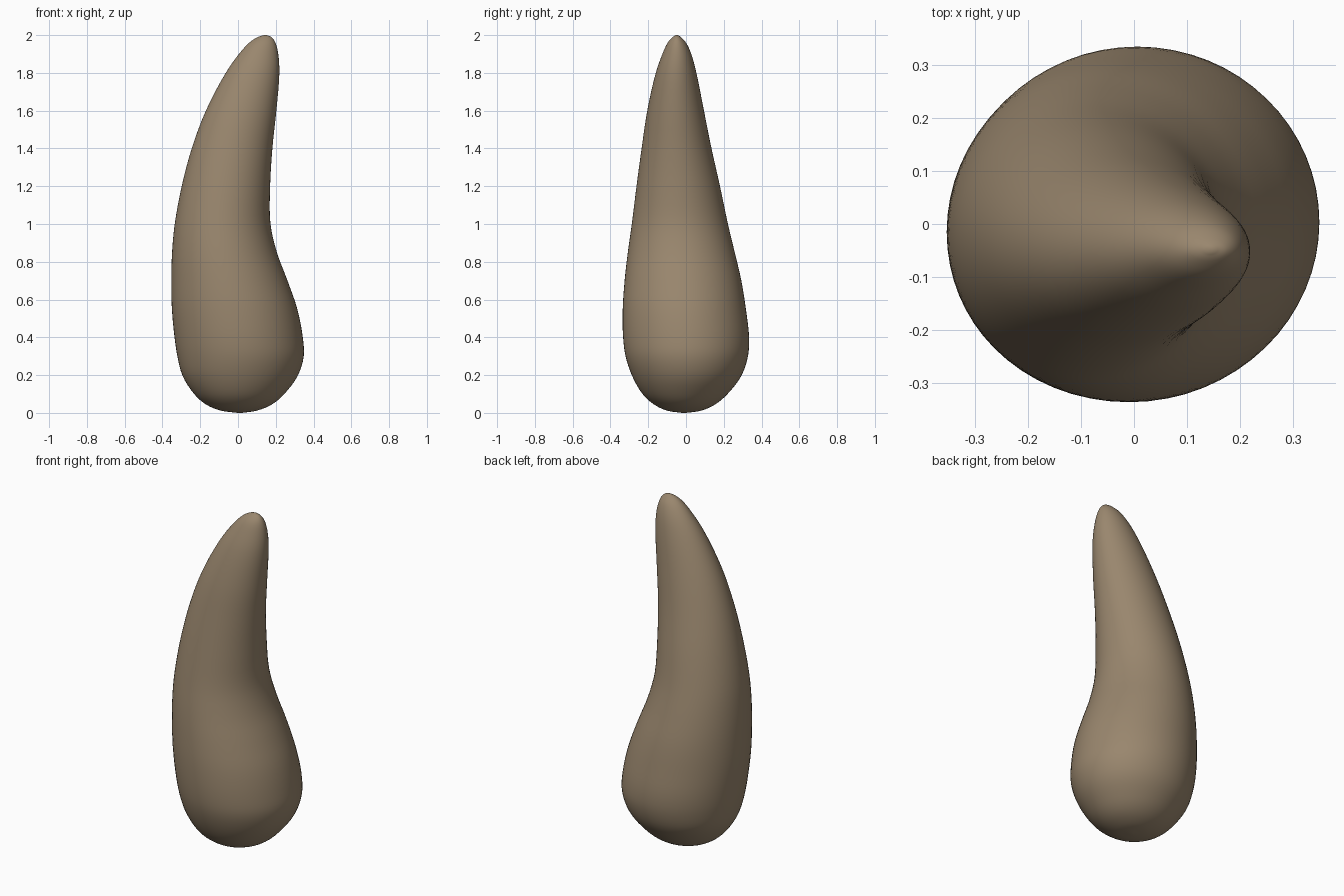
import bpy, bmesh, math

if "Cube" in bpy.data.objects:
    bpy.data.objects.remove(bpy.data.objects["Cube"])

# Horn sections: height, left x, right x, front y, back y
ROWS = [
    (0.000, 0.00, 0.02, -0.02, 0.00),
    (0.012, -0.09, 0.10, -0.10, 0.08),
    (0.045, -0.17, 0.18, -0.17, 0.155),
    (0.10, -0.232, 0.245, -0.23, 0.22),
    (0.20, -0.295, 0.318, -0.287, 0.295),
    (0.30, -0.321, 0.348, -0.32, 0.328),
    (0.40, -0.336, 0.343, -0.333, 0.334),
    (0.55, -0.350, 0.314, -0.335, 0.317),
    (0.70, -0.353, 0.262, -0.325, 0.293),
    (0.85, -0.349, 0.206, -0.308, 0.258),
    (1.00, -0.335, 0.172, -0.287, 0.222),
    (1.20, -0.298, 0.170, -0.262, 0.180),
    (1.40, -0.245, 0.182, -0.235, 0.135),
    (1.60, -0.170, 0.203, -0.205, 0.095),
    (1.80, -0.065, 0.219, -0.160, 0.055),
    (1.90, 0.005, 0.213, -0.125, 0.028),
    (1.96, 0.060, 0.198, -0.097, 0.000),
    (1.99, 0.105, 0.176, -0.070, -0.028),
    (2.00, 0.138, 0.152, -0.053, -0.043),
]
SIDES, STEPS = 64, 4


def spline(a, b, c, d, t):
    """Smooth interpolation between b and c, spaced by distance."""
    k = [0]
    for p, q in ((a, b), (b, c), (c, d)):
        k.append(k[-1] + max(math.dist(p, q), 1e-4) ** 0.5)
    u = k[1] + (k[2] - k[1]) * t
    mix = lambda p, q, i, j: [((k[j] - u) * x + (u - k[i]) * y) / (k[j] - k[i]) for x, y in zip(p, q)]
    p1, p2, p3 = mix(a, b, 0, 1), mix(b, c, 1, 2), mix(c, d, 2, 3)
    return mix(mix(p1, p2, 0, 2), mix(p2, p3, 1, 3), 1, 2)


# Refine the sections along the height
n = len(ROWS)
ends = [[2 * x - y for x, y in zip(ROWS[0], ROWS[1])]] + list(ROWS)
ends.append([2 * x - y for x, y in zip(ROWS[-1], ROWS[-2])])
sections = [spline(*ends[i:i + 4], s / STEPS) for i in range(n - 1) for s in range(STEPS)]
sections.append(ROWS[-1])

# Skin the elliptical sections
bm = bmesh.new()
rings = []
for z, x0, x1, y0, y1 in sections:
    ring = []
    for i in range(SIDES):
        a = math.tau * i / SIDES
        ring.append(bm.verts.new(((x0 + x1) / 2 + (x1 - x0) / 2 * math.cos(a),
                                  (y0 + y1) / 2 + (y1 - y0) / 2 * math.sin(a),
                                  min(max(z, 0), 2))))
    rings.append(ring)
for lo, hi in zip(rings, rings[1:]):
    for i in range(SIDES):
        j = (i + 1) % SIDES
        bm.faces.new((lo[i], lo[j], hi[j], hi[i]))
bm.faces.new(rings[0][::-1])
bm.faces.new(rings[-1])
for f in bm.faces:
    f.smooth = True

mesh = bpy.data.meshes.new("curved_horn")
bm.to_mesh(mesh)
bm.free()
horn = bpy.data.objects.new("curved_horn", mesh)
bpy.context.collection.objects.link(horn)

# Single tan brown colour
mat = bpy.data.materials.new("tan_brown")
mat.diffuse_color = (0.32, 0.24, 0.155, 1)
mat.use_nodes = True
mat.node_tree.nodes["Principled BSDF"].inputs["Base Color"].default_value = mat.diffuse_color
mesh.materials.append(mat)
